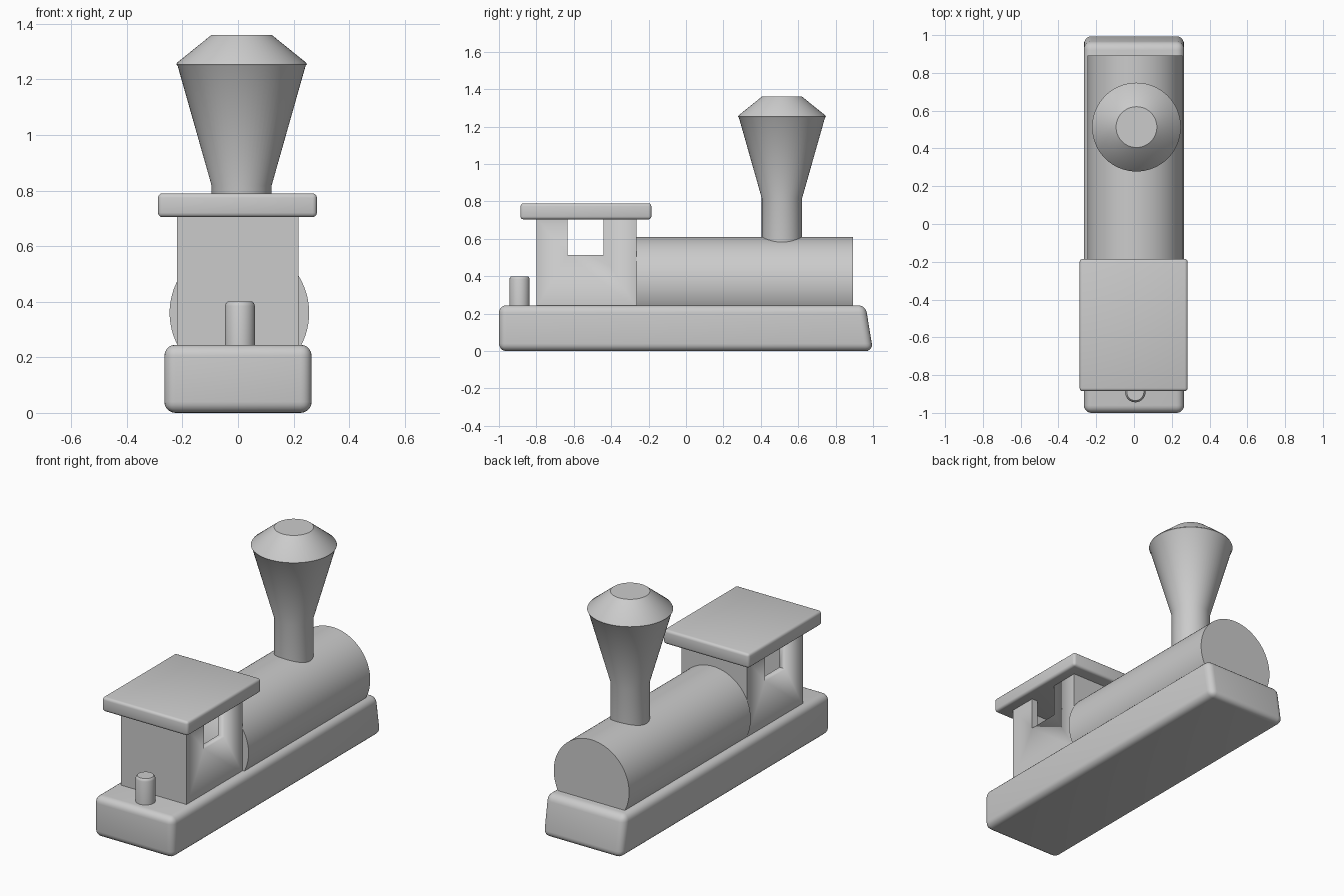
import bpy, bmesh, math
from mathutils import Vector

cube = bpy.data.objects.get("Cube")
if cube:
    bpy.data.objects.remove(cube, do_unlink=True)

COLOUR = (0.6, 0.6, 0.6, 1)
grey = bpy.data.materials.new("plain grey")
grey.use_nodes = True
grey.diffuse_color = COLOUR
grey.node_tree.nodes["Principled BSDF"].inputs["Base Color"].default_value = COLOUR


def finish(obj, name, angle=30):
    obj.name = obj.data.name = name
    obj.data.materials.append(grey)
    bpy.ops.object.select_all(action='DESELECT')
    obj.select_set(True)
    bpy.context.view_layer.objects.active = obj
    bpy.ops.object.shade_smooth_by_angle(angle=math.radians(angle))
    return obj


def box(name, lo, hi, bevel=0.0, segments=4, back_slope=0.0):
    """Box between two corners; back_slope leans the top of the +y end inward."""
    lo, hi = Vector(lo), Vector(hi)
    bm = bmesh.new()
    bmesh.ops.create_cube(bm, size=1)
    for v in bm.verts:
        v.co = Vector([(a + b) / 2 + c * (b - a) for a, b, c in zip(lo, hi, v.co)])
        if v.co.y > hi.y - 0.001 and v.co.z > hi.z - 0.001:
            v.co.y -= back_slope
    if bevel:
        bmesh.ops.bevel(bm, geom=bm.edges[:], offset=bevel, segments=segments,
                        profile=0.5, affect='EDGES')
    mesh = bpy.data.meshes.new(name)
    bm.to_mesh(mesh)
    bm.free()
    obj = bpy.data.objects.new(name, mesh)
    bpy.context.collection.objects.link(obj)
    return finish(obj, name)


def lathe(name, profile, location, steps=64):
    """Closed solid spun around z from (radius, height) points."""
    bm = bmesh.new()
    rings = [[bm.verts.new((r * math.cos(i * math.tau / steps),
                            r * math.sin(i * math.tau / steps), z))
              for i in range(steps)] for r, z in profile]
    for low, high in zip(rings, rings[1:]):
        for i in range(steps):
            j = (i + 1) % steps
            bm.faces.new((low[i], low[j], high[j], high[i]))
    bm.faces.new(rings[0][::-1])
    bm.faces.new(rings[-1])
    mesh = bpy.data.meshes.new(name)
    bm.to_mesh(mesh)
    bm.free()
    obj = bpy.data.objects.new(name, mesh)
    bpy.context.collection.objects.link(obj)
    obj.location = location
    return finish(obj, name)


def cut(target, cutter):
    mod = target.modifiers.new("cut", 'BOOLEAN')
    mod.operation = 'DIFFERENCE'
    mod.solver = 'EXACT'
    mod.object = cutter
    bpy.context.view_layer.objects.active = target
    bpy.ops.object.modifier_apply(modifier=mod.name)
    bpy.data.objects.remove(cutter, do_unlink=True)


# Chassis with rounded edges and a leaning back end
box("chassis", (-0.265, -1, 0), (0.265, 1, 0.245), 0.04, 5, back_slope=0.04)

# Boiler lying along y
boiler = lathe("boiler", [(0.251, 0), (0.251, 1.158)], (0.005, -0.265, 0.36), 96)
boiler.rotation_euler.x = -math.pi / 2

# Hollow cab with a window on each side reaching the roof
cab = box("cab", (-0.22, -0.8, 0.23), (0.217, -0.265, 0.71))
cut(cab, box("cab_hollow", (-0.18, -0.76, 0.2), (0.177, -0.305, 0.8)))
cut(cab, box("window_cutter", (-0.5, -0.633, 0.515), (0.5, -0.44, 0.8)))

# Overhanging roof
box("roof", (-0.288, -0.885, 0.704), (0.284, -0.185, 0.79), 0.016, 3)

# Flared chimney with a thin rim and a coned cap
lathe("chimney", [(0.108, 0.45), (0.108, 0.818), (0.23, 1.248), (0.235, 1.254),
                  (0.232, 1.26), (0.108, 1.36)], (0.013, 0.513, 0))

# Coupling peg at the front
lathe("coupling_peg", [(0.054, 0.2), (0.054, 0.385), (0.051, 0.393), (0.045, 0.4)],
      (0.007, -0.89, 0), 48)
